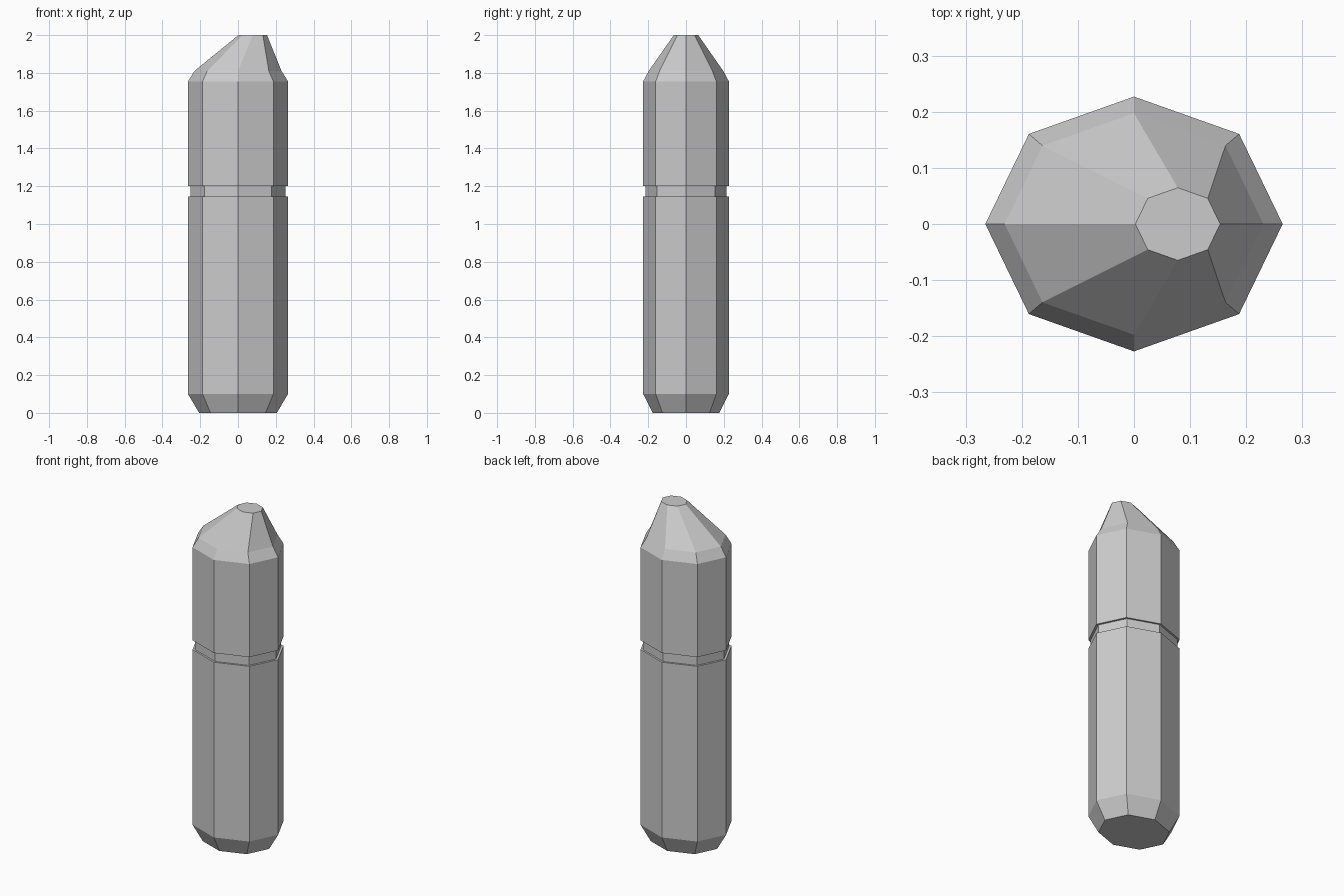
import bpy
import bmesh
from math import cos, sin, tau

SIDES = 8
RX, RY = 0.265, 0.227  # oval half widths

cube = bpy.data.objects.get("Cube")
if cube:
    bpy.data.objects.remove(cube, do_unlink=True)

grey = bpy.data.materials.new("light_grey")
grey.use_nodes = True
colour = (0.6, 0.6, 0.6, 1)
grey.diffuse_color = colour
grey.node_tree.nodes["Principled BSDF"].inputs["Base Color"].default_value = colour


def oval_loft(name, profile):
    """Capped loft through eight-sided ovals given as (height, scale, x offset)."""
    bm = bmesh.new()
    rings = []
    for z, scale, shift in profile:
        rings.append([
            bm.verts.new((shift + RX * scale * cos(tau * i / SIDES),
                          RY * scale * sin(tau * i / SIDES), z))
            for i in range(SIDES)])
    for low, high in zip(rings, rings[1:]):
        for i in range(SIDES):
            j = (i + 1) % SIDES
            bm.faces.new((low[i], low[j], high[j], high[i]))
    bm.faces.new(rings[0][::-1])
    bm.faces.new(rings[-1])
    mesh = bpy.data.meshes.new(name)
    bm.to_mesh(mesh)
    bm.free()
    mesh.materials.append(grey)
    obj = bpy.data.objects.new(name, mesh)
    bpy.context.collection.objects.link(obj)
    return obj


# Lower barrel with tapered foot, recessed neck, and cap with off-centre tip
oval_loft("lower_barrel", [(0, 0.775, 0), (0.1, 1, 0), (1.145, 1, 0)])
oval_loft("recessed_neck", [(1.13, 0.95, 0), (1.215, 0.95, 0)])
oval_loft("slanted_cap", [(1.2, 1, 0), (1.755, 1, 0), (1.81, 0.87, 0),
                          (2, 0.285, 0.078)])
